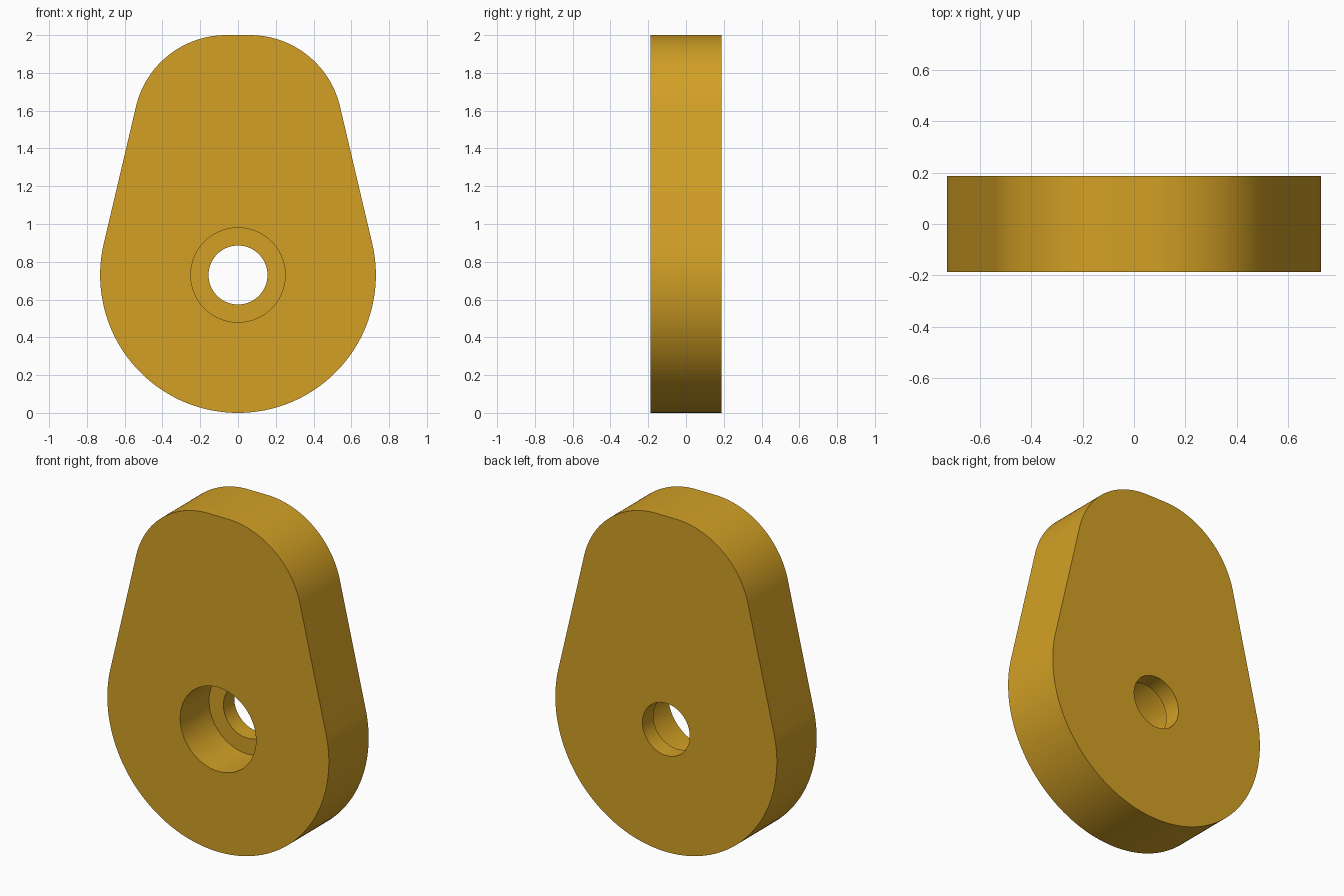
import bpy, bmesh, math
from mathutils import Matrix

if "Cube" in bpy.data.objects:
    bpy.data.objects.remove(bpy.data.objects["Cube"])

HALF = 0.1875            # half thickness
R, CZ = 0.73, 0.73       # large lower round
r, cx = 0.49, 0.063      # rounded upper corners
tilt = math.radians(13)  # angle of the straight flanks

gold = bpy.data.materials.new("golden_yellow")
gold.diffuse_color = (0.645, 0.352, 0.0185, 1)
gold.use_nodes = True
gold.node_tree.nodes["Principled BSDF"].inputs["Base Color"].default_value = gold.diffuse_color


def arc(x, z, rad, a0, a1, n):
    return [(x + rad * math.cos(a0 + (a1 - a0) * i / n),
             z + rad * math.sin(a0 + (a1 - a0) * i / n)) for i in range(n + 1)]


def new_object(name, bm):
    bmesh.ops.recalc_face_normals(bm, faces=bm.faces)
    mesh = bpy.data.meshes.new(name)
    bm.to_mesh(mesh)
    bm.free()
    obj = bpy.data.objects.new(name, mesh)
    bpy.context.collection.objects.link(obj)
    mesh.materials.append(gold)
    return obj


# Plate: lower round, straight flanks, two corner rounds and a short flat top
outline = (arc(0, CZ, R, math.pi - tilt, 2 * math.pi + tilt, 96)
           + arc(cx, 2 - r, r, tilt, math.pi / 2, 32)
           + arc(-cx, 2 - r, r, math.pi / 2, math.pi - tilt, 32))
bm = bmesh.new()
face = bm.faces.new([bm.verts.new((x, -HALF, z)) for x, z in outline])
ext = bmesh.ops.extrude_face_region(bm, geom=[face])
bmesh.ops.translate(bm, vec=(0, 2 * HALF, 0),
                    verts=[v for v in ext["geom"] if isinstance(v, bmesh.types.BMVert)])
plate = new_object("cam_plate", bm)


# Counterbored hole: wide from the front, narrow through the back
def bore(name, rad, y0, y1):
    bm = bmesh.new()
    bmesh.ops.create_cone(bm, cap_ends=True, segments=96, radius1=rad, radius2=rad,
                          depth=y1 - y0,
                          matrix=Matrix.Translation((0, (y0 + y1) / 2, CZ))
                          @ Matrix.Rotation(math.pi / 2, 4, 'X'))
    cutter = new_object(name, bm)
    cutter.hide_render = True
    mod = plate.modifiers.new(name, 'BOOLEAN')
    mod.operation, mod.solver, mod.object = 'DIFFERENCE', 'EXACT', cutter
    return cutter


cutters = [bore("counterbore_cutter", 0.25, -0.4, 0.085),
           bore("through_hole_cutter", 0.156, -0.5, 0.5)]

bpy.ops.object.select_all(action='DESELECT')
bpy.context.view_layer.objects.active = plate
plate.select_set(True)
for mod in list(plate.modifiers):
    bpy.ops.object.modifier_apply(modifier=mod.name)
for cutter in cutters:
    bpy.data.objects.remove(cutter)
bpy.ops.object.shade_smooth_by_angle(angle=math.radians(30))
